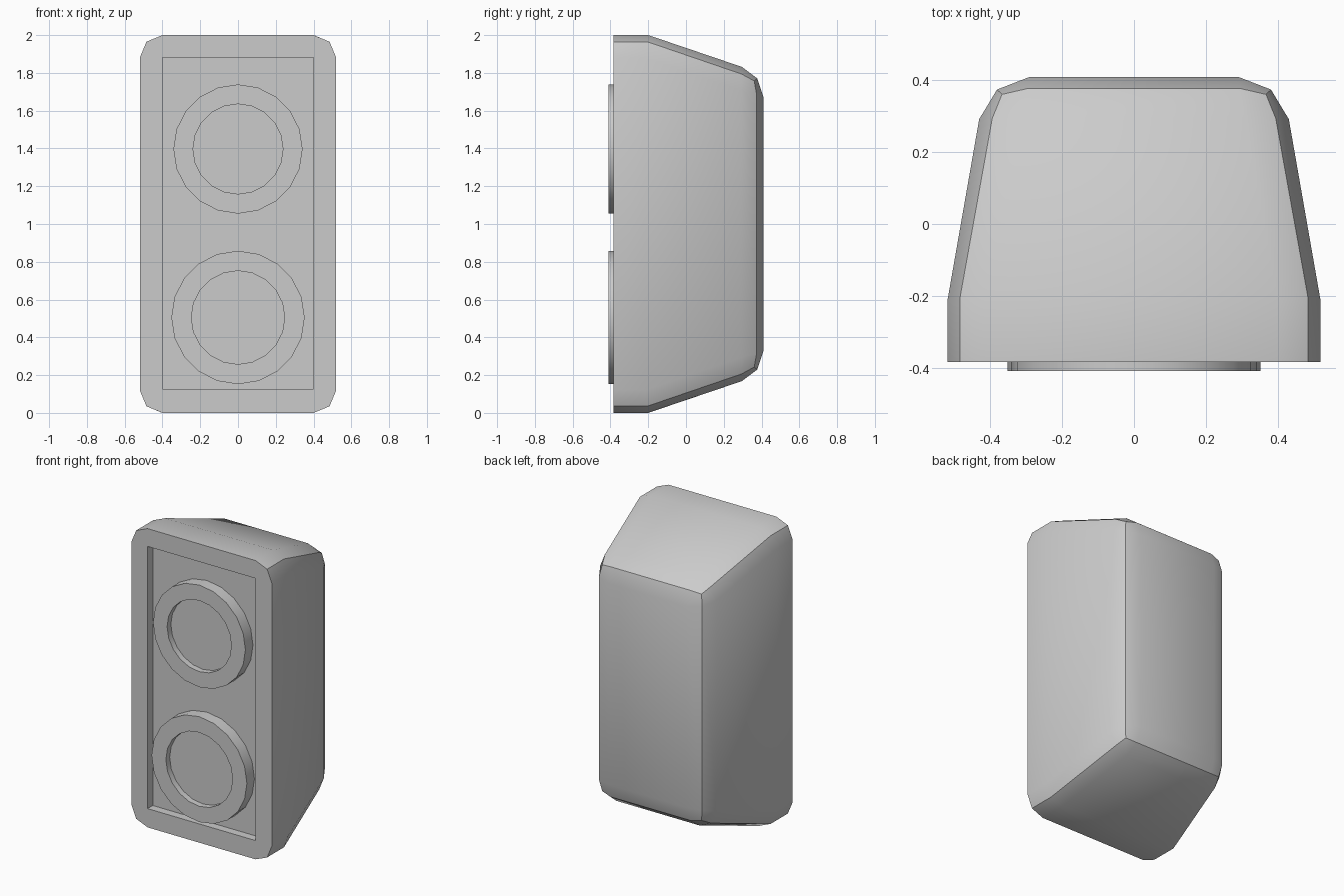
import bpy, bmesh, math
from mathutils import Matrix, Vector

if "Cube" in bpy.data.objects:
    bpy.data.objects.remove(bpy.data.objects["Cube"])

FRONT, KINK, BACK = -0.385, -0.20, 0.41
PANEL, RING, CONE = -0.33, -0.41, -0.37


def finish(bm, name):
    bmesh.ops.recalc_face_normals(bm, faces=bm.faces)
    me = bpy.data.meshes.new(name)
    bm.to_mesh(me)
    bm.free()
    ob = bpy.data.objects.new(name, me)
    bpy.context.collection.objects.link(ob)
    return ob


def activate(ob):
    bpy.ops.object.select_all(action='DESELECT')
    ob.select_set(True)
    bpy.context.view_layer.objects.active = ob


# Cabinet: three rectangular sections, tapering behind the front collar
bm = bmesh.new()
rings = []
for y, hx, hz in ((FRONT, 0.52, 1.0), (KINK, 0.52, 1.0), (BACK, 0.41, 0.793)):
    rings.append([bm.verts.new((sx * hx, y, 1 + sz * hz))
                  for sx, sz in ((-1, -1), (1, -1), (1, 1), (-1, 1))])
for a, b in zip(rings, rings[1:]):
    for i in range(4):
        j = (i + 1) % 4
        bm.faces.new((a[i], a[j], b[j], b[i]))
bm.faces.new(rings[0])
bm.faces.new(rings[-1])
bmesh.ops.recalc_face_normals(bm, faces=bm.faces)

# Round the long corners and the back rim, leave the front rim crisp
edges = [e for e in bm.edges
         if abs(e.verts[0].co.y - e.verts[1].co.y) > 0.01
         or min(v.co.y for v in e.verts) > BACK - 0.01]
bmesh.ops.bevel(bm, geom=edges, offset=0.12, offset_type='OFFSET',
                segments=2, profile=0.5, affect='EDGES')
cabinet = finish(bm, "cabinet")

# Recessed front panel
bm = bmesh.new()
bmesh.ops.create_cube(bm, size=1, matrix=Matrix.Translation((0, PANEL - 0.1, 1.003))
                      @ Matrix.Diagonal((0.80, 0.2, 1.755, 1)))
cutter = finish(bm, "panel_cutter")
cutter.hide_render = True
mod = cabinet.modifiers.new("recess", 'BOOLEAN')
mod.operation = 'DIFFERENCE'
mod.solver = 'EXACT'
mod.object = cutter
activate(cabinet)
bpy.ops.object.modifier_apply(modifier=mod.name)
bpy.data.objects.remove(cutter)
bpy.ops.object.shade_smooth_by_angle(angle=math.radians(30))


# Drivers: raised ring with a sunken cone plate
def driver(name, z, outer, inner, n=20):
    bm = bmesh.new()
    bmesh.ops.create_cone(bm, cap_ends=True, segments=n, radius1=outer, radius2=outer,
                          depth=PANEL - RING,
                          matrix=Matrix.Translation((0, (PANEL + RING) / 2, z))
                          @ Matrix.Rotation(math.pi / 2, 4, 'X'))
    cap = min(bm.faces, key=lambda f: f.calc_center_median().y)
    bmesh.ops.inset_region(bm, faces=[cap],
                           thickness=(outer - inner) * math.cos(math.pi / n))
    ext = bmesh.ops.extrude_discrete_faces(bm, faces=[cap])
    bmesh.ops.translate(bm, verts=ext['faces'][0].verts, vec=Vector((0, CONE - RING, 0)))
    activate(finish(bm, name))
    bpy.ops.object.shade_smooth_by_angle(angle=math.radians(30))


driver("upper_driver", 1.397, 0.342, 0.237)
driver("lower_driver", 0.505, 0.353, 0.246)
